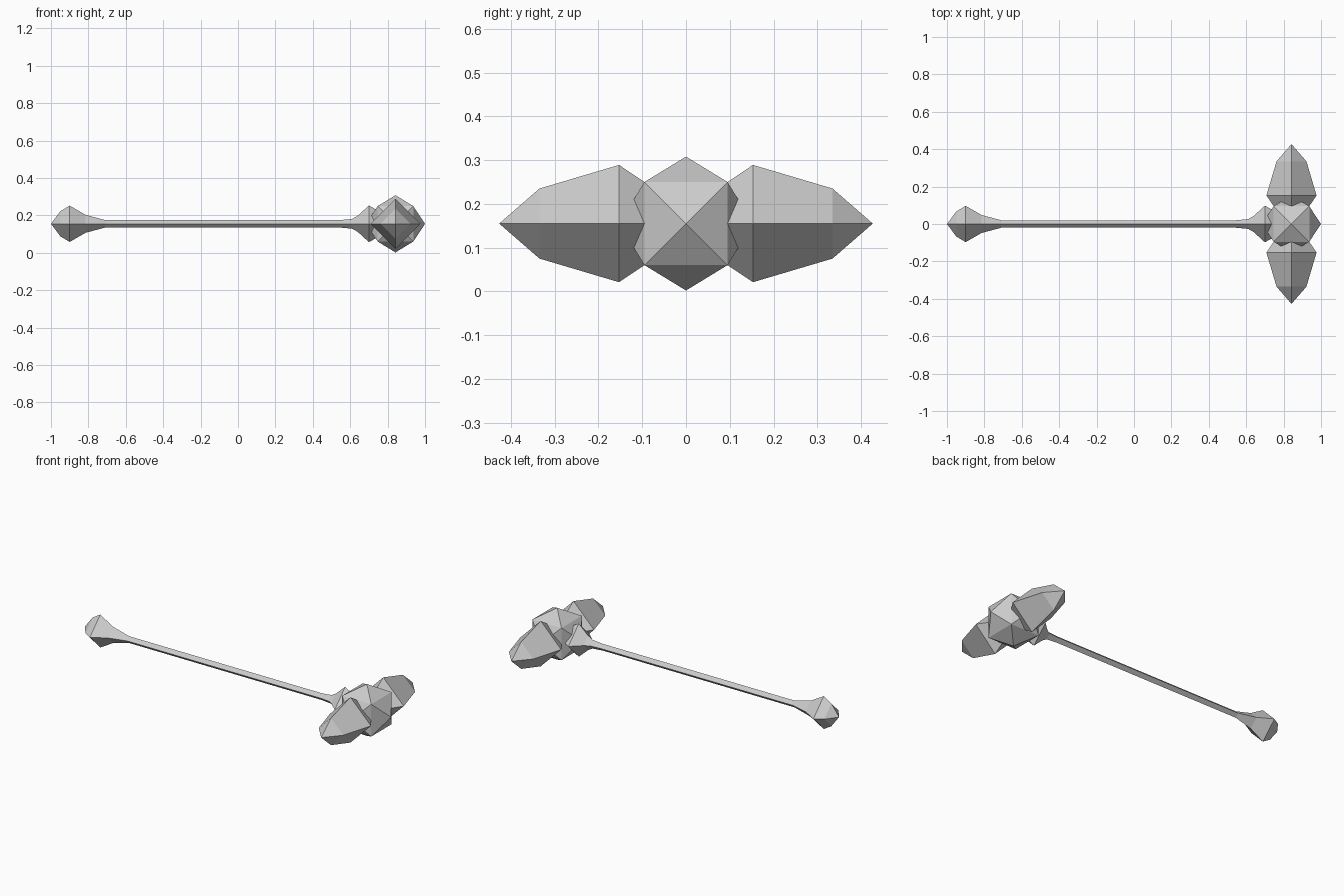
import bpy, bmesh
from math import sin, cos, pi
from mathutils import Vector

cube = bpy.data.objects.get("Cube")
if cube:
    bpy.data.objects.remove(cube, do_unlink=True)

MID_Z = 0.155
HEAD_X = 0.842

stone = bpy.data.materials.new("light grey")
stone.use_nodes = True
stone.diffuse_color = (0.6, 0.6, 0.6, 1)
stone.node_tree.nodes["Principled BSDF"].inputs["Base Color"].default_value = (0.6, 0.6, 0.6, 1)


def add_object(name, bm, location):
    bmesh.ops.recalc_face_normals(bm, faces=bm.faces)
    mesh = bpy.data.meshes.new(name)
    bm.to_mesh(mesh)
    bm.free()
    mesh.materials.append(stone)
    obj = bpy.data.objects.new(name, mesh)
    obj.location = location
    bpy.context.collection.objects.link(obj)
    return obj


def diamond_lathe(name, profile, axis, side, location):
    """Sweep (distance, radius) pairs along an axis with a four-sided section."""
    bm = bmesh.new()
    rings = []
    for dist, radius in profile:
        ring = []
        for i in range(4 if radius else 1):
            a, b = radius * cos(i * pi / 2), radius * sin(i * pi / 2)
            co = Vector((dist, a, b)) if axis == "x" else Vector((a, dist * side, b))
            ring.append(bm.verts.new(co))
        rings.append(ring)
    for r0, r1 in zip(rings, rings[1:]):
        for i in range(4):
            j = (i + 1) % 4
            if len(r0) == 1:
                bm.faces.new((r0[0], r1[j], r1[i]))
            elif len(r1) == 1:
                bm.faces.new((r0[i], r0[j], r1[0]))
            else:
                bm.faces.new((r0[i], r0[j], r1[j], r1[i]))
    for ring in (rings[0], rings[-1]):
        if len(ring) == 4:
            bm.faces.new(ring)
    return add_object(name, bm, location)


# Handle with pommel and collar flares
handle = [(-1, 0), (-0.95, 0.067), (-0.9, 0.097), (-0.815, 0.048), (-0.71, 0.02),
          (0.545, 0.02), (0.61, 0.026), (0.64, 0.043), (0.7, 0.098), (0.755, 0.067)]
diamond_lathe("handle", handle, "x", 1, (0, 0, MID_Z))

# Pointed striking heads on both sides
head = [(0.095, 0.095), (0.153, 0.134), (0.335, 0.08), (0.427, 0)]
for name, side in (("front_head", -1), ("back_head", 1)):
    diamond_lathe(name, head, "y", side, (HEAD_X, 0, MID_Z))

# Core block: a cube with a pyramid raised on every face
bm = bmesh.new()
bmesh.ops.create_cube(bm, size=0.19)
for v in bmesh.ops.poke(bm, faces=bm.faces[:])["verts"]:
    v.co = v.co.normalized() * (0.158 if abs(v.co.x) > 0.01 else 0.153)
add_object("head_core", bm, (HEAD_X, 0, MID_Z))
